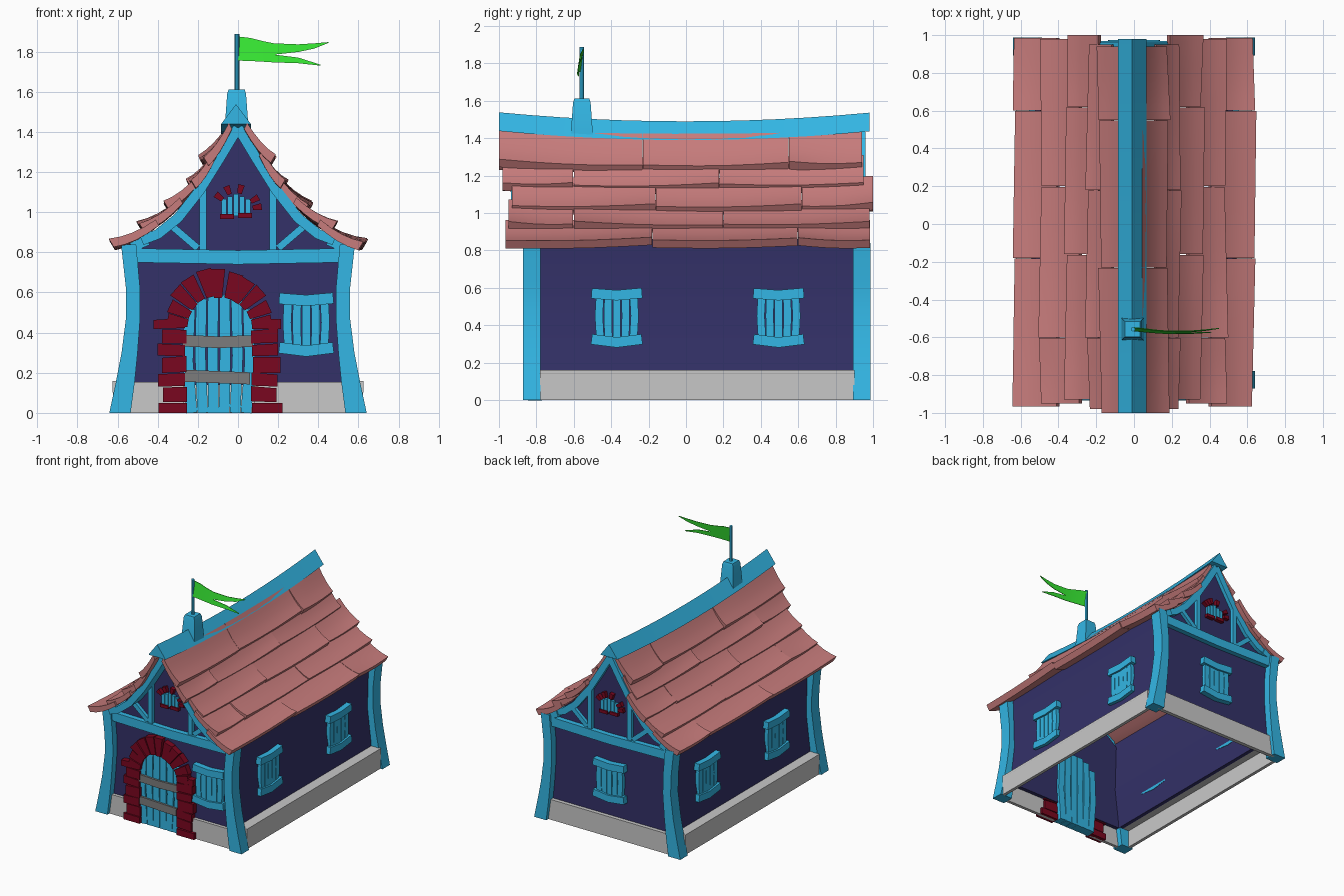
import bpy, bmesh, math, random
from mathutils import Vector, Matrix

random.seed(4)
if "Cube" in bpy.data.objects:
    bpy.data.objects.remove(bpy.data.objects["Cube"])


def material(name, rgb):
    m = bpy.data.materials.new(name)
    m.use_nodes = True
    m.diffuse_color = (*rgb, 1)
    m.node_tree.nodes["Principled BSDF"].inputs["Base Color"].default_value = (*rgb, 1)
    return m


TEAL = material("teal timber", (0.033, 0.47, 0.78))
WALL = material("purple plaster", (0.034, 0.031, 0.14))
TILE = material("pink roof tile", (0.57, 0.2, 0.2))
BRICK = material("dark red stone", (0.195, 0.002, 0.014))
STONE = material("pale grey stone", (0.58, 0.58, 0.58))
IRON = material("grey band", (0.2, 0.2, 0.2))
GREEN = material("green cloth", (0.038, 0.8, 0.033))


# Each piece is a loft: a list of rings with equal point counts
def solid(name, mat, lofts, matrix=Matrix()):
    bm = bmesh.new()
    for rings in lofts:
        vs = [[bm.verts.new(matrix @ Vector(p)) for p in r] for r in rings]
        n = len(vs[0])
        for a, b in zip(vs, vs[1:]):
            for i in range(n):
                j = (i + 1) % n
                bm.faces.new((a[i], a[j], b[j], b[i]))
        bm.faces.new(vs[0])
        bm.faces.new(vs[-1])
    bmesh.ops.recalc_face_normals(bm, faces=bm.faces)
    me = bpy.data.meshes.new(name)
    bm.to_mesh(me)
    bm.free()
    me.materials.append(mat)
    ob = bpy.data.objects.new(name, me)
    bpy.context.collection.objects.link(ob)
    bpy.ops.object.select_all(action='DESELECT')
    ob.select_set(True)
    bpy.context.view_layer.objects.active = ob
    bpy.ops.object.shade_smooth_by_angle(angle=math.radians(25))


def prism(poly, y0, y1):
    return [[(x, y, z) for x, z in poly] for y in (y0, y1)]


def box(x0, x1, y0, y1, z0, z1):
    return prism([(x0, z0), (x1, z0), (x1, z1), (x0, z1)], y0, y1)


def bar(path, w, y0, y1):
    """Board of width w following a path in the xz plane."""
    pts = [Vector(p) for p in path]
    rings = []
    for i, p in enumerate(pts):
        t = (pts[min(i + 1, len(pts) - 1)] - pts[max(i - 1, 0)]).normalized()
        o = Vector((-t.y, t.x)) * w / 2
        a, b = p + o, p - o
        rings.append([(a.x, y0, a.y), (a.x, y1, a.y), (b.x, y1, b.y), (b.x, y0, b.y)])
    return rings


def column(spec, y0, y1, s=1):
    """Upright with (centre x, z, width) stations."""
    return [[(s * (x - w / 2), y0, z), (s * (x + w / 2), y0, z),
             (s * (x + w / 2), y1, z), (s * (x - w / 2), y1, z)] for x, z, w in spec]


def wedge(cx, cz, r0, r1, a, half, y0, y1):
    """Tapered arch stone pointing along angle a."""
    def at(r, b):
        return (cx + r * math.cos(b), cz + r * math.sin(b))
    return prism([at(r0, a - half), at(r1, a - half), at(r1, a + half), at(r0, a + half)], y0, y1)


def jit(v):
    return random.uniform(-v, v)


FRONT, BACK = -0.82, 0.93

# Walls, standing on a thin plinth
half = [(0.545, 0.14), (0.54, 0.2), (0.51, 0.45), (0.52, 0.8), (0.36, 0.93), (0.2, 1.12), (0.08, 1.31)]
outline = half + [(0, 1.41)] + [(-x, z) for x, z in reversed(half)]
solid("front_wall", WALL, [prism(outline, FRONT, FRONT + 0.03)])
solid("back_wall", WALL, [prism(outline, BACK - 0.03, BACK)])
side = [(x - 0.015, z, 0.03) for x, z in half[:4]] + [(0.51, 0.86, 0.03)]
for s, label in ((1, "left"), (-1, "right")):
    solid(label + "_wall", WALL, [column(side, FRONT, BACK, s)])
    plinth = [(0.61, 0, 0.025), (0.612, 0.14, 0.025), (0.58, 0.141, 0.09), (0.58, 0.16, 0.09)]
    solid(label + "_plinth", STONE, [column(plinth, -0.78, 0.9, s)])
    # Flared corner posts
    post = [(0.588, 0, 0.106), (0.562, 0.15, 0.094), (0.54, 0.3, 0.08), (0.522, 0.48, 0.07),
            (0.523, 0.62, 0.07), (0.545, 0.84, 0.075)]
    for y, end in ((-0.825, "front"), (0.94, "back")):
        solid(f"{end}_{label}_post", TEAL, [column(post, y - 0.047, y + 0.047, s)])
solid("front_plinth", STONE, [box(-0.56, -0.27, FRONT - 0.025, FRONT, 0, 0.155),
                              box(0.08, 0.56, FRONT - 0.025, FRONT, 0, 0.155)])
solid("back_plinth", STONE, [box(-0.56, 0.56, BACK, BACK + 0.03, 0, 0.16)])


# Gable timbers and the little attic window, same at both ends
def gable(end, m, reach):
    curve = [(0.48, 0.86), (0.4, 0.89), (0.3, 0.97), (0.19, 1.11), (0.09, 1.27), (0, 1.42)]
    frame = [bar([(s * x, z) for x, z in curve], 0.05, -reach, 0.02) for s in (1, -1)]
    frame.append(bar([(-0.53, 0.785), (0, 0.775), (0.53, 0.785)], 0.07, -0.04, 0.01))
    for s in (1, -1):
        frame.append(bar([(s * 0.53, 0.825), (s * 0.45, 0.86)], 0.05, -0.04, 0.01))
        frame.append(box(s * 0.175 - 0.018, s * 0.175 + 0.018, -0.03, 0.01, 0.8, 1.12))
        frame.append(bar([(s * 0.2, 0.82), (s * 0.34, 0.94)], 0.035, -0.025, 0.01))
    solid(end + "_gable_frame", TEAL, frame, m)
    slats = [box(x - 0.0125, x + 0.0125, -0.02, 0.01, 0.98, 1.09 - abs(x + 0.01) * 0.4)
             for x in (-0.07, -0.04, -0.01, 0.02, 0.05)]
    solid(end + "_attic_slats", TEAL, slats, m)
    stones = [box(-0.09, -0.02, -0.03, 0.01, 0.965, 0.99), box(0.0, 0.07, -0.03, 0.01, 0.97, 0.995)]
    for deg in (8, 30, 78, 112, 142):
        stones.append(wedge(-0.01, 1.01, 0.085, 0.13, math.radians(deg), 0.13, -0.03, 0.01))
    solid(end + "_attic_stones", BRICK, stones, m)


turn = Matrix.Rotation(math.pi, 4, 'Z')
gable("front", Matrix.Translation((0, FRONT, 0)), 0.115)
gable("back", Matrix.Translation((0, BACK, 0)) @ turn, 0.03)


# Shuttered windows
def window(name, x, y, deg):
    m = Matrix.Translation((x, y, 0)) @ Matrix.Rotation(math.radians(deg), 4, 'Z')
    slats = []
    for i in range(-2, 3):
        u = i * 0.047
        slats.append(bar([(u * 0.94, 0.32), (u * 1.02, 0.45), (u * 0.95, 0.57)], 0.042, -0.03, 0.01))
    solid(name + "_shutter", TEAL, slats, m)
    solid(name + "_frame", TEAL, [
        bar([(-0.135, 0.57), (0, 0.56), (0.135, 0.572)], 0.055, -0.045, 0.015),
        bar([(-0.135, 0.325), (0, 0.308), (0.135, 0.325)], 0.055, -0.045, 0.015)], m)


window("front_window", 0.34, FRONT, 0)
window("back_window", 0, BACK, 180)
for s, label in ((1, "left"), (-1, "right")):
    window(label + "_front_window", s * 0.512, -0.37, s * 90)
    window(label + "_back_window", s * 0.512, 0.495, s * 90)

# Door of planks with two bands
DX, DZ = -0.095, 0.42
planks = []
for i in range(6):
    x = DX - 0.145 + i * 0.058
    top = DZ + math.sqrt(max(0.18 ** 2 - (x - DX) ** 2, 0)) - 0.01
    lean = (i - 2.5) * 0.004
    planks.append(bar([(x - lean, 0), (x + lean, top / 2), (x, top)], 0.053, FRONT - 0.025, FRONT + 0.05))
solid("door_planks", TEAL, planks)
solid("door_bands", IRON, [
    bar([(-0.275, 0.36), (-0.1, 0.352), (0.075, 0.358)], 0.058, FRONT - 0.04, FRONT),
    bar([(-0.265, 0.185), (-0.1, 0.178), (0.06, 0.172)], 0.06, FRONT - 0.04, FRONT)])

# Door stones: two stacked jambs and an arch
stones = []
for s in (-1, 1):
    z = 0
    for k, h in enumerate((0.05, 0.075, 0.065, 0.08, 0.06, 0.07, 0.05)):
        w = 0.128 + jit(0.012) + 0.02 * (k in (0, 6))
        inner = DX + s * (0.165 + jit(0.006))
        x0, x1 = sorted((inner, inner + s * w))
        t = jit(0.006) if k else 0
        front = FRONT - 0.045 + jit(0.005)
        stones.append(prism([(x0, z + max(t, 0)), (x1, z + max(-t, 0)), (x1, z + h - t), (x0, z + h + t)],
                            front, FRONT + 0.02))
        z += h + 0.003
for i in range(11):
    a = math.pi * (i + 0.5) / 11
    stones.append(wedge(DX, DZ, 0.16 + jit(0.006), 0.27 + 0.025 * math.sin(a) + jit(0.012),
                        a + jit(0.03), 0.128, FRONT - 0.045 + jit(0.005), FRONT + 0.02))
solid("door_stones", BRICK, stones)

# Roof tiles: top x, top z, bottom x, bottom z, then y joints
ROWS = [((0.045, 1.445, 0.185, 1.282), (-1.0, -0.23, 0.55, 0.94)),
        ((0.12, 1.312, 0.25, 1.168), (-0.98, -0.6, 0.18, 0.95)),
        ((0.19, 1.197, 0.36, 1.05), (-0.93, -0.16, 0.62, 1.0)),
        ((0.29, 1.073, 0.49, 0.95), (-0.95, -0.6, 0.2, 0.98)),
        ((0.41, 0.963, 0.635, 0.862), (-0.965, -0.18, 0.6, 0.985))]


def tile(row, y0, y1, s):
    x0, z0, x1, z1 = row
    tilt, push, rings = jit(0.02), jit(0.01), []
    for k in range(6):
        f = k / 5
        y = y0 + (y1 - y0) * f
        sag = (1 - y * y) * 0.05 * (z1 - 0.85)
        lift = tilt * (f - 0.5) + 0.008 * math.sin(math.pi * f)
        top, under = [], []
        for t in (0, 0.25, 0.5, 0.75, 1):
            x = x0 + (x1 - x0 + push + tilt * (0.5 - f)) * t
            z = z0 + (z1 - z0) * t - 0.07 * t * (1 - t) - sag - lift * t
            top.append((x, z))
            under.insert(0, (x - 0.015 - 0.01 * t, z - 0.03 - 0.012 * t))
        rings.append([(s * x, y, z) for x, z in top + under])
    return rings


for s, label in ((1, "left"), (-1, "right")):
    tiles = []
    for row, cuts in ROWS:
        for a, b in zip(cuts, cuts[1:]):
            tiles.append(tile(row, a, b - (0.003 if b < 0.9 else 0), s))
    solid(label + "_roof_tiles", TILE, tiles)

# Sagging ridge cap
ridge = []
for k in range(13):
    y = -1 + 1.98 * k / 12
    z = 1.49 + 0.048 * y * y
    ridge.append([(x - 0.01, y, z + d) for x, d in ((0, 0), (0.075, -0.1), (-0.075, -0.1))])
solid("ridge_cap", TEAL, [ridge])

# Flag base, pole and forked flag
FY = -0.557
base = [[(-0.007 + sx * w, FY + sy * w, z) for sx, sy in ((-1, -1), (1, -1), (1, 1), (-1, 1))]
        for w, z in ((0.06, 1.41), (0.047, 1.59), (0.04, 1.612))]
solid("flag_base", TEAL, [base])
pole = [[(-0.005 + 0.012 * math.cos(a * math.pi / 4), FY + 0.012 * math.sin(a * math.pi / 4), z)
         for a in range(8)] for z in (1.6, 1.888)]
solid("flag_pole", TEAL, [pole])
upper = [(0, 1.815, 1.875), (0.06, 1.803, 1.868), (0.12, 1.793, 1.853), (0.18, 1.785, 1.841),
         (0.3, 1.798, 1.836), (0.38, 1.815, 1.841), (0.45, 1.843, 1.847)]
lower = [(0, 1.755, 1.815), (0.06, 1.753, 1.803), (0.12, 1.75, 1.793), (0.18, 1.746, 1.785),
         (0.3, 1.742, 1.77), (0.41, 1.73, 1.735)]
flag = []
for tail in (upper, lower):
    rings = []
    for x, a, b in tail:
        y = FY - 0.014 * math.sin(x * 7)
        ya, yb = y + (a - 1.815) * 0.15, y + (b - 1.815) * 0.15
        rings.append([(x, ya - 0.002, a), (x, ya + 0.002, a), (x, yb + 0.002, b), (x, yb - 0.002, b)])
    flag.append(rings)
solid("flag", GREEN, flag)
